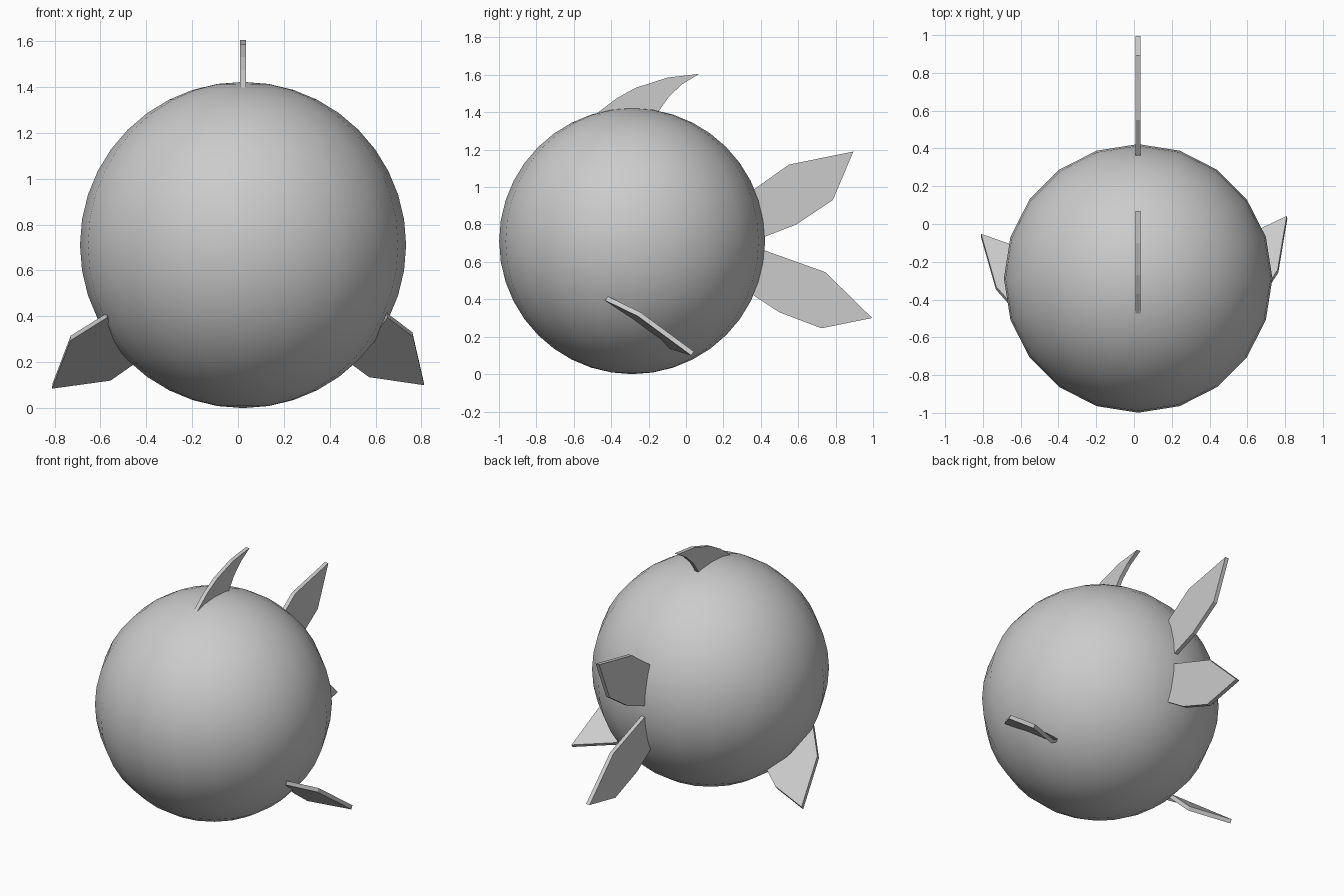
import bpy, bmesh
from mathutils import Vector

if "Cube" in bpy.data.objects:
    bpy.data.objects.remove(bpy.data.objects["Cube"])

CX, T = 0.022, 0.026   # body centre line, fin thickness

def fin(name, pts, t=T):
    """Flat outline thickened evenly about its own plane."""
    pts = [Vector(p) for p in pts]
    n = Vector()
    for a, b in zip(pts, pts[1:] + pts[:1]):
        n += a.cross(b)
    n.normalize()
    bm = bmesh.new()
    face = bm.faces.new([bm.verts.new(p - n * t / 2) for p in pts])
    ext = bmesh.ops.extrude_face_region(bm, geom=[face], use_keep_orig=True)
    for v in ext["geom"]:
        if isinstance(v, bmesh.types.BMVert):
            v.co += n * t
    bmesh.ops.recalc_face_normals(bm, faces=bm.faces)
    me = bpy.data.meshes.new(name)
    bm.to_mesh(me)
    bm.free()
    ob = bpy.data.objects.new(name, me)
    bpy.context.collection.objects.link(ob)
    return ob

def mid_fin(name, yz):
    return fin(name, [(CX, y, z) for y, z in yz])

# round body
bpy.ops.mesh.primitive_uv_sphere_add(segments=20, ring_count=20, radius=0.711,
                                     location=(CX, -0.288, 0.711))
body = bpy.context.object
body.name = "body"
bpy.ops.object.shade_smooth()

# fins on the centre line
mid_fin("dorsal_fin", [(-0.475, 1.395), (-0.37, 1.475), (-0.27, 1.53), (-0.1, 1.585),
                       (0.07, 1.605), (-0.02, 1.55), (-0.09, 1.485), (-0.15, 1.40)])
mid_fin("upper_tail_fin", [(0.36, 0.985), (0.55, 1.12), (0.895, 1.19),
                           (0.785, 0.93), (0.59, 0.80), (0.41, 0.73)])
mid_fin("lower_tail_fin", [(0.41, 0.665), (0.745, 0.545), (0.995, 0.30),
                           (0.725, 0.245), (0.50, 0.33), (0.355, 0.425)])

# side fins, slightly different on each side
fin("right_side_fin", [(0.65, -0.425, 0.405), (0.762, -0.25, 0.32), (0.81, 0.035, 0.11),
                       (0.57, -0.08, 0.145), (0.495, -0.13, 0.20)])
fin("left_side_fin", [(-0.57, -0.52, 0.405), (-0.73, -0.34, 0.305), (-0.81, -0.06, 0.095),
                      (-0.555, -0.15, 0.13), (-0.455, -0.20, 0.20)])
